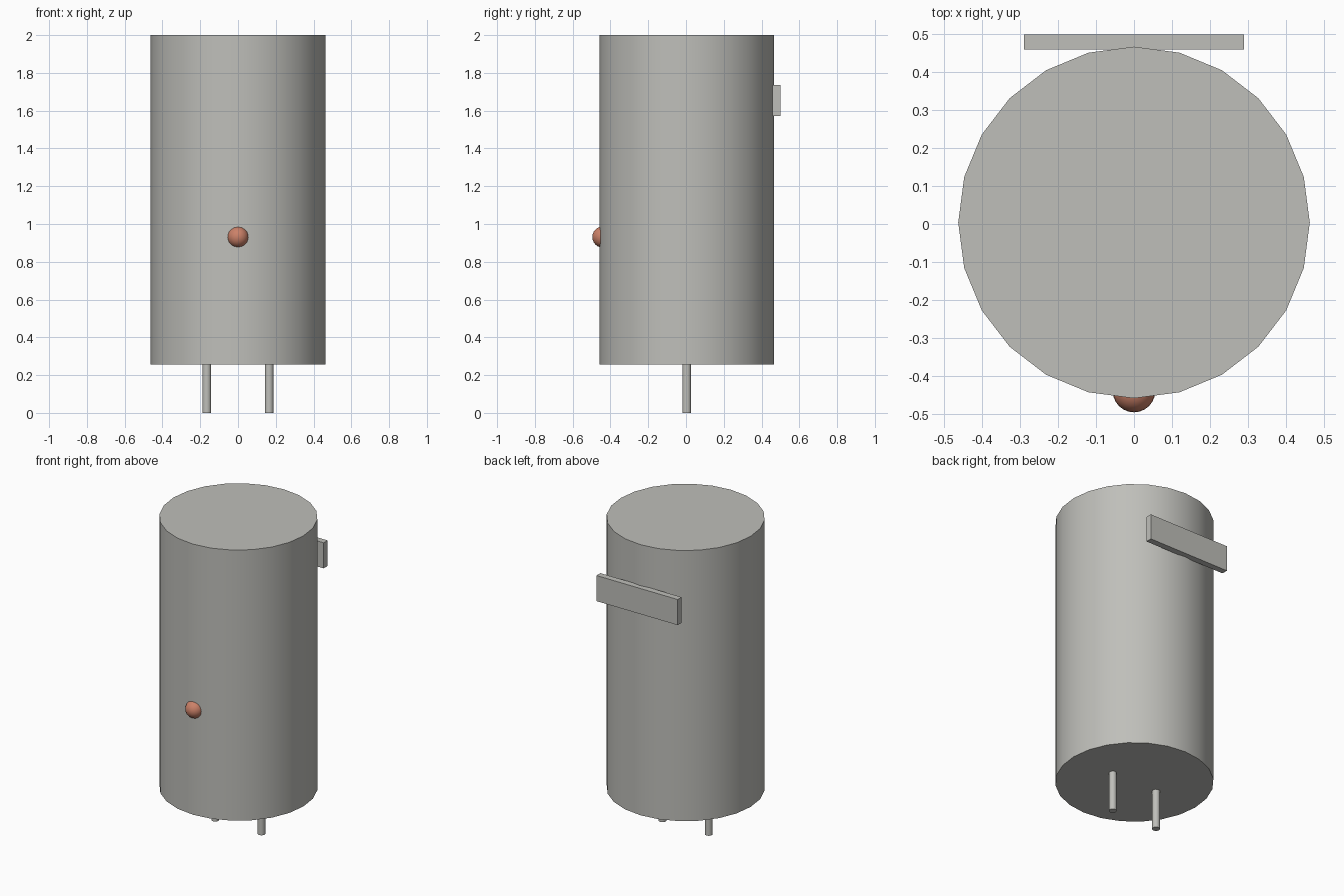
import bpy
import math

cube = bpy.data.objects.get("Cube")
if cube:
    bpy.data.objects.remove(cube, do_unlink=True)


def make_material(name, color):
    mat = bpy.data.materials.new(name)
    mat.use_nodes = True
    mat.diffuse_color = color
    mat.node_tree.nodes["Principled BSDF"].inputs["Base Color"].default_value = color
    return mat


def finish(name, mat, smooth=True):
    obj = bpy.context.object
    obj.name = name
    obj.data.materials.append(mat)
    if smooth:
        bpy.ops.object.shade_smooth_by_angle(angle=math.radians(30))
    return obj


def cylinder(name, mat, radius, x, y, bottom, top, sides):
    bpy.ops.mesh.primitive_cylinder_add(
        vertices=sides, radius=radius, depth=top - bottom,
        location=(x, y, (bottom + top) / 2))
    return finish(name, mat)


grey = make_material("light warm grey", (0.52, 0.52, 0.49, 1))
copper = make_material("copper", (0.6, 0.22, 0.14, 1))

# Tank body
cylinder("tank", grey, 0.463, 0, 0.004, 0.255, 2.0, 24)

# Two pipes under the tank
for side, x in (("left", 0.165), ("right", -0.165)):
    cylinder(side + "_pipe", grey, 0.023, x, 0.004, 0, 0.26, 16)

# Wall bracket at the back
bpy.ops.mesh.primitive_cube_add(size=1, location=(0, 0.479, 1.653))
bracket = finish("wall_bracket", grey, smooth=False)
bracket.scale = (0.58, 0.04, 0.165)

# Indicator lamp on the front
bpy.ops.mesh.primitive_uv_sphere_add(
    segments=24, ring_count=12, radius=0.056, location=(0, -0.44, 0.931))
finish("indicator_lamp", copper)
